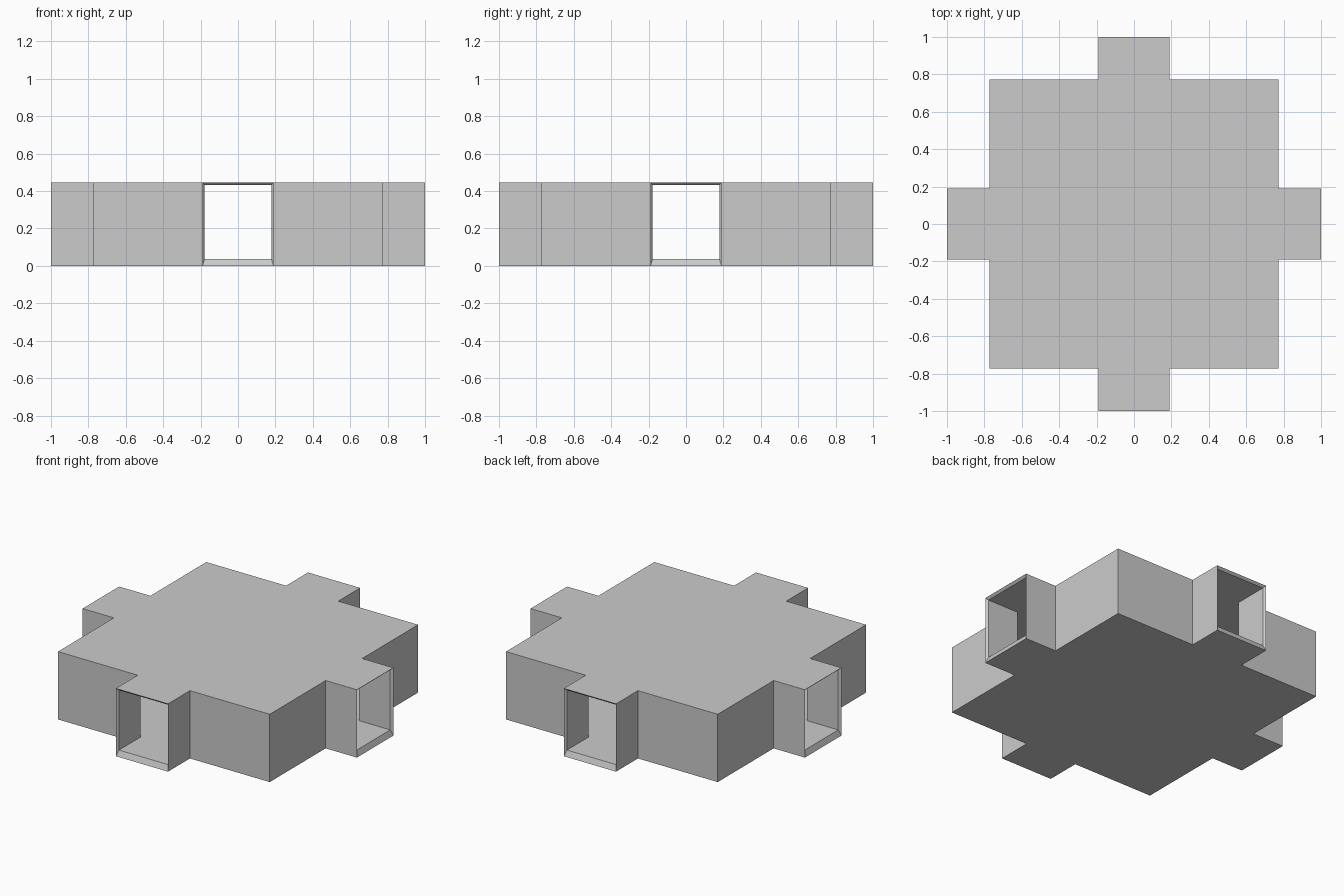
import bpy, bmesh

if "Cube" in bpy.data.objects:
    bpy.data.objects.remove(bpy.data.objects["Cube"])

H, FLOOR, CEIL = 0.447, 0.038, 0.433     # outer height, floor top, ceiling underside

# One corner of the plan, from the back corridor mouth to the right one
OUTER = [(0.19, 1.0), (0.19, 0.772), (0.772, 0.772), (0.772, 0.19), (1.0, 0.19)]
INNER = [(0.178, 0.985), (0.178, 0.759), (0.759, 0.759), (0.759, 0.178), (0.985, 0.178)]


def full_plan(corner):
    """Repeat the corner clockwise in quarter turns to make the whole cross plan."""
    pts, cur = [], corner
    for _ in range(4):
        pts += cur
        cur = [(y, -x) for x, y in cur]
    return pts


def ring(bm, corner, z):
    return [bm.verts.new((x, y, z)) for x, y in full_plan(corner)]


bm = bmesh.new()
out_lo, out_hi = ring(bm, OUTER, 0), ring(bm, OUTER, H)
in_lo, in_hi = ring(bm, INNER, FLOOR), ring(bm, INNER, CEIL)

# Underside, roof, room floor and ceiling
for loop in (out_lo, out_hi, in_lo, in_hi):
    bm.faces.new(loop)

n = len(out_lo)
for i in range(n):
    j = (i + 1) % n
    if i % 5 == 4:
        # Corridor mouth: sill and lintel rims
        bm.faces.new((out_lo[i], out_lo[j], in_lo[j], in_lo[i]))
        bm.faces.new((out_hi[i], out_hi[j], in_hi[j], in_hi[i]))
    else:
        # Outer and inner wall panels
        bm.faces.new((out_lo[i], out_lo[j], out_hi[j], out_hi[i]))
        bm.faces.new((in_lo[i], in_lo[j], in_hi[j], in_hi[i]))
    if i % 5 in (0, 4):
        # Corridor mouth: side rims
        bm.faces.new((out_lo[i], out_hi[i], in_hi[i], in_lo[i]))

bmesh.ops.recalc_face_normals(bm, faces=bm.faces)
mesh = bpy.data.meshes.new("crossing_room")
bm.to_mesh(mesh)
bm.free()
room = bpy.data.objects.new("crossing_room", mesh)
bpy.context.collection.objects.link(room)
